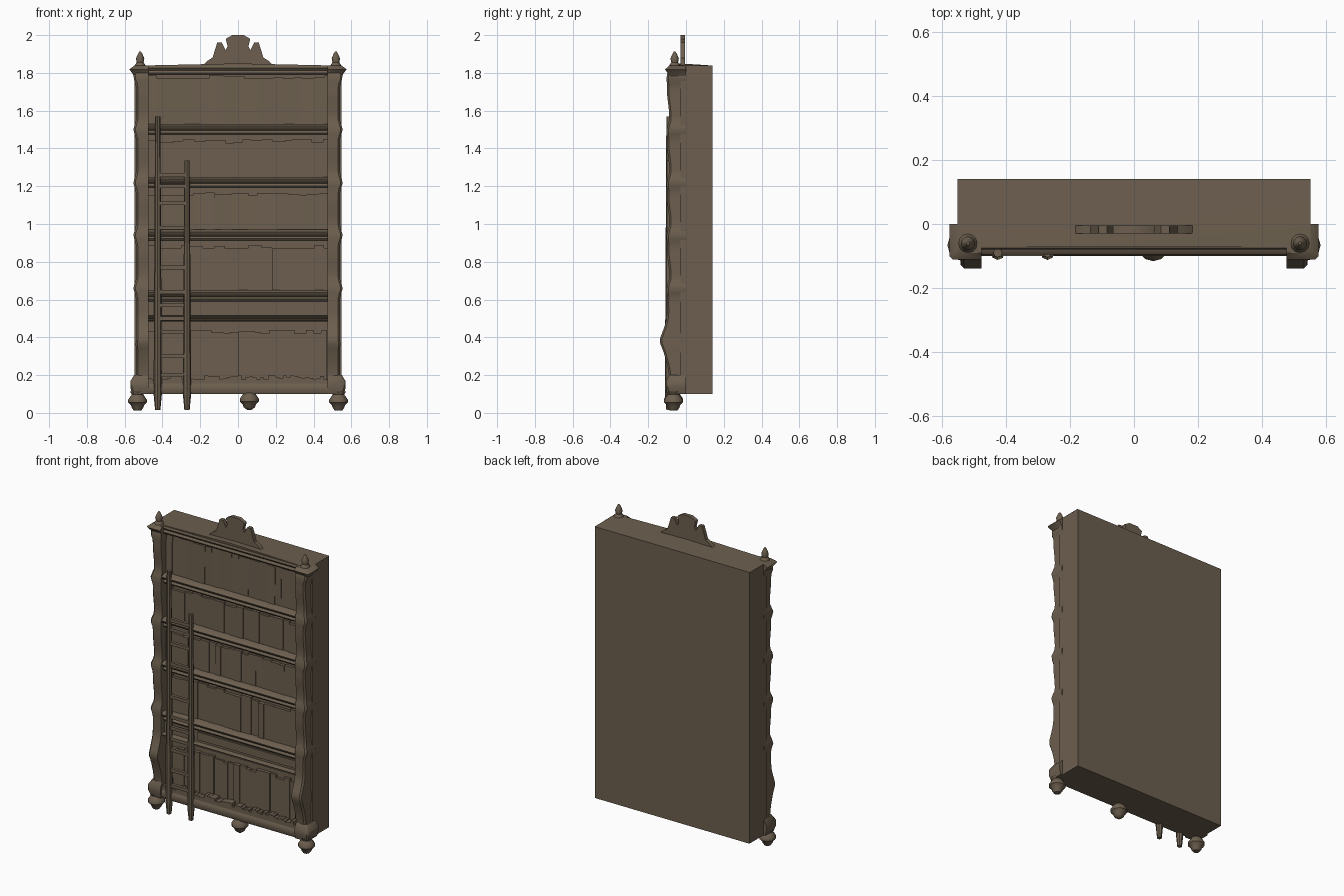
import bpy, bmesh, math, random
from mathutils import Vector

random.seed(4)
if "Cube" in bpy.data.objects:
    bpy.data.objects.remove(bpy.data.objects["Cube"])

wood = bpy.data.materials.new("dark brown wood")
wood.use_nodes = True
brown = (0.15, 0.114, 0.077, 1)
wood.diffuse_color = brown
wood.node_tree.nodes["Principled BSDF"].inputs["Base Color"].default_value = brown

# Main measures of the bookcase
half_width = 0.55
opening = 0.475
back = 0.14
front = -0.09
body_bottom = 0.1
body_top = 1.838
book_face = -0.05
shelf_gap = 0.28
upper_shelves = [0.94 + shelf_gap * i for i in range(3)]
lower_shelf = 0.62
bottom_shelf = 0.5
sides = (("right", -1), ("left", 1))


def finish(bm, name, smooth=True):
    """Turn the bmesh into a named wooden object."""
    bmesh.ops.recalc_face_normals(bm, faces=bm.faces)
    mesh = bpy.data.meshes.new(name)
    bm.to_mesh(mesh)
    bm.free()
    mesh.materials.append(wood)
    part = bpy.data.objects.new(name, mesh)
    bpy.context.collection.objects.link(part)
    if smooth:
        bpy.ops.object.select_all(action='DESELECT')
        part.select_set(True)
        bpy.context.view_layer.objects.active = part
        bpy.ops.object.shade_smooth_by_angle(angle=math.radians(40))
    return part


def add_box(bm, left, right, near, far, low, high):
    """Add a box between the given limits."""
    verts = bmesh.ops.create_cube(bm, size=1)["verts"]
    for v in verts:
        v.co = Vector((right if v.co.x > 0 else left,
                       far if v.co.y > 0 else near,
                       high if v.co.z > 0 else low))
    return verts


def box(name, *limits):
    bm = bmesh.new()
    add_box(bm, *limits)
    return finish(bm, name, smooth=False)


def loft(name, rings):
    """Skin a stack of closed rings and cap both ends."""
    bm = bmesh.new()
    loops = [[bm.verts.new(point) for point in ring] for ring in rings]
    for lower, upper in zip(loops, loops[1:]):
        for i in range(len(lower)):
            bm.faces.new((lower[i - 1], lower[i], upper[i], upper[i - 1]))
    bm.faces.new(loops[0])
    bm.faces.new(loops[-1])
    return finish(bm, name)


def circle(x, y, z, radius, count=12):
    angles = [math.tau * i / count for i in range(count)]
    return [(x + radius * math.cos(a), y + radius * math.sin(a), z) for a in angles]


def turned(name, x, y, bottom, height, radii):
    """Lathe a part from evenly spaced radii."""
    step = height / (len(radii) - 1)
    loft(name, [circle(x, y, bottom + step * i, r) for i, r in enumerate(radii)])


def moulding(name, half, low, high, reaches):
    """Run a section along x, given evenly spaced front reaches."""
    step = (high - low) / (len(reaches) - 1)
    section = [(0, low)] + [(-r, low + step * i) for i, r in enumerate(reaches)] + [(0, high)]
    loft(name, [[(x, y, z) for y, z in section] for x in (-half, half)])


def post_ring(side, outer, near, z, chamfer=0.01):
    """Chamfered section of a corner post, mirrored by side."""
    corners = ((opening, 0), (opening, near), (outer - chamfer, near), (outer, near + chamfer), (outer, 0))
    return [(side * x, y, z) for x, y in corners]


def column_ring(side, z):
    """Narrow ledges at every shelf, gentle scrolls between, a bulge low down."""
    phase = math.tau * (z - upper_shelves[0]) / shelf_gap
    ledge = max(0, math.cos(phase)) ** 4
    bulge = math.exp(-((z - 0.4) / 0.09) ** 2)
    outer = half_width - 0.01 + 0.014 * ledge * (1 - bulge)
    near = front - 0.005 + 0.006 * math.sin(phase) - 0.008 * ledge - 0.038 * bulge
    return post_ring(side, outer, near, z)


# Carcass
box("carcass", -half_width + 0.002, half_width - 0.002, -0.03, back, body_bottom, body_top)

# Corner posts with scrolled columns, capitals, bases, finials and feet
for label, side in sides:
    count = 72
    height = body_top - body_bottom
    loft(label + "_column",
         [column_ring(side, body_bottom + height * i / count) for i in range(2, count)])
    for part, low, high, flares in (("base", body_bottom, 0.2, (1, 2, 2, 0)),
                                    ("capital", 1.78, body_top, (0, 1, 2.5, 0))):
        step = (high - low) / 3
        loft(f"{label}_{part}",
             [post_ring(side, half_width + flare / 100, front - flare / 120, low + step * i)
              for i, flare in enumerate(flares)])
    turned(label + "_finial", side * 0.518, -0.06, body_top - 0.02, 0.095,
           (0.035, 0.03, 0.018, 0.022, 0.015, 0.005))
    turned(label + "_foot", side * 0.532, -0.066, 0.012, 0.1,
           (0.02, 0.03, 0.035, 0.05, 0.05, 0.04, 0.03, 0.04))
turned("middle_foot", 0.06, -0.066, 0.015, body_bottom - 0.01,
       (0.01, 0.03, 0.035, 0.05, 0.05, 0.04, 0.03))

# Plinth with a jagged carved trim along its top
moulding("plinth", opening, body_bottom, 0.17, (0.09, 0.1, 0.095, 0.08))
bm = bmesh.new()
teeth = 48
tooth = 2 * opening / teeth
for i in range(teeth):
    x = -opening + tooth * i
    add_box(bm, x, x + tooth, front, 0, body_bottom, random.uniform(0.175, 0.2))
finish(bm, "carved_trim", smooth=False)

# Cornice, with a low ridge above it that dies out towards the back
moulding("cornice", opening, body_top - 0.05, body_top, (0.07, 0.08, 0.07, 0.08, 0.075))
loft("top_ridge", [[(-half_width, y, body_top), (0, y, body_top + rise), (half_width, y, body_top)]
                   for y, rise in ((-0.07, 0.012), (0, 0.01), (back, 0.001))])

# Crest with a tall centre and two side lobes, from one mirrored outline
half = [(0.19, body_top), (0.16, 1.865), (0.135, 1.88), (0.11, 1.96), (0.085, 1.96),
        (0.066, 1.92), (0.055, 1.94), (0.065, 1.98), (0.03, 2)]
outline = half + [(-x, z) for x, z in reversed(half)]
loft("crest", [[(x, y, z) for x, z in outline] for y in (-0.03, -0.005)])

# Shelves with a double front moulding
thickness = 0.03
for label, z in zip(("bottom", "lower", "middle", "upper", "top"),
                    [bottom_shelf, lower_shelf] + upper_shelves):
    reach = thickness / 2 if label == "bottom" else thickness
    moulding(label + "_shelf", opening, z - reach, z + reach,
             (0.07, 0.08, 0.07, 0.09, 0.095, 0.08))

# Drawer band between the two lowest shelves
box("drawer_band", -opening, opening, book_face - 0.015, 0, bottom_shelf, lower_shelf)
box("drawer_front", -opening / 2, opening - 0.02, book_face - 0.022, 0,
    bottom_shelf + thickness, lower_shelf - thickness - 0.01)


def book_row(name, low, high):
    """Pack one row with spines of varied width, lean and height."""
    bm = bmesh.new()
    x = -opening
    while x < opening - 0.01:
        width = min(random.uniform(0.03, 0.07), opening - x)
        near = book_face + random.uniform(-0.004, 0.004)
        top = high - random.uniform(0, 0.02)
        lean = random.uniform(0, 0.006)
        for v in add_box(bm, x, x + width, near, 0, low, top):
            if v.co.y < 0 and v.co.z > low:
                v.co.y += lean
        x += width
    finish(bm, name, smooth=False)


# Rows of books
book_row("bottom_books", body_bottom, bottom_shelf - 0.06)
floors = [lower_shelf] + upper_shelves
ceilings = upper_shelves + [body_top]
for label, low, high in zip(("lower", "middle", "upper", "top"), floors, ceilings):
    book_row(label + "_books", low, high - 0.05)

# Ladder with two tapered rails and uneven rungs
rail_y = front
rails = (("right", -0.425, 1.57), ("left", -0.27, 1.335))
for label, x, top in rails:
    loft(f"ladder_{label}_rail",
         [circle(x, rail_y, z, radius, count=8)
          for z, radius in ((0.015, 0.014), (body_bottom, 0.022), (top, 0.014))])
for i, z in enumerate((0.2, 0.3, 0.43, 0.5, 0.57, 0.64, 0.77, 0.98, 1.11, 1.2, 1.26)):
    box(f"ladder_rung_{i + 1}", rails[0][1], rails[1][1],
        rail_y - 0.01, rail_y + 0.01, z - 0.01, z + 0.01)
